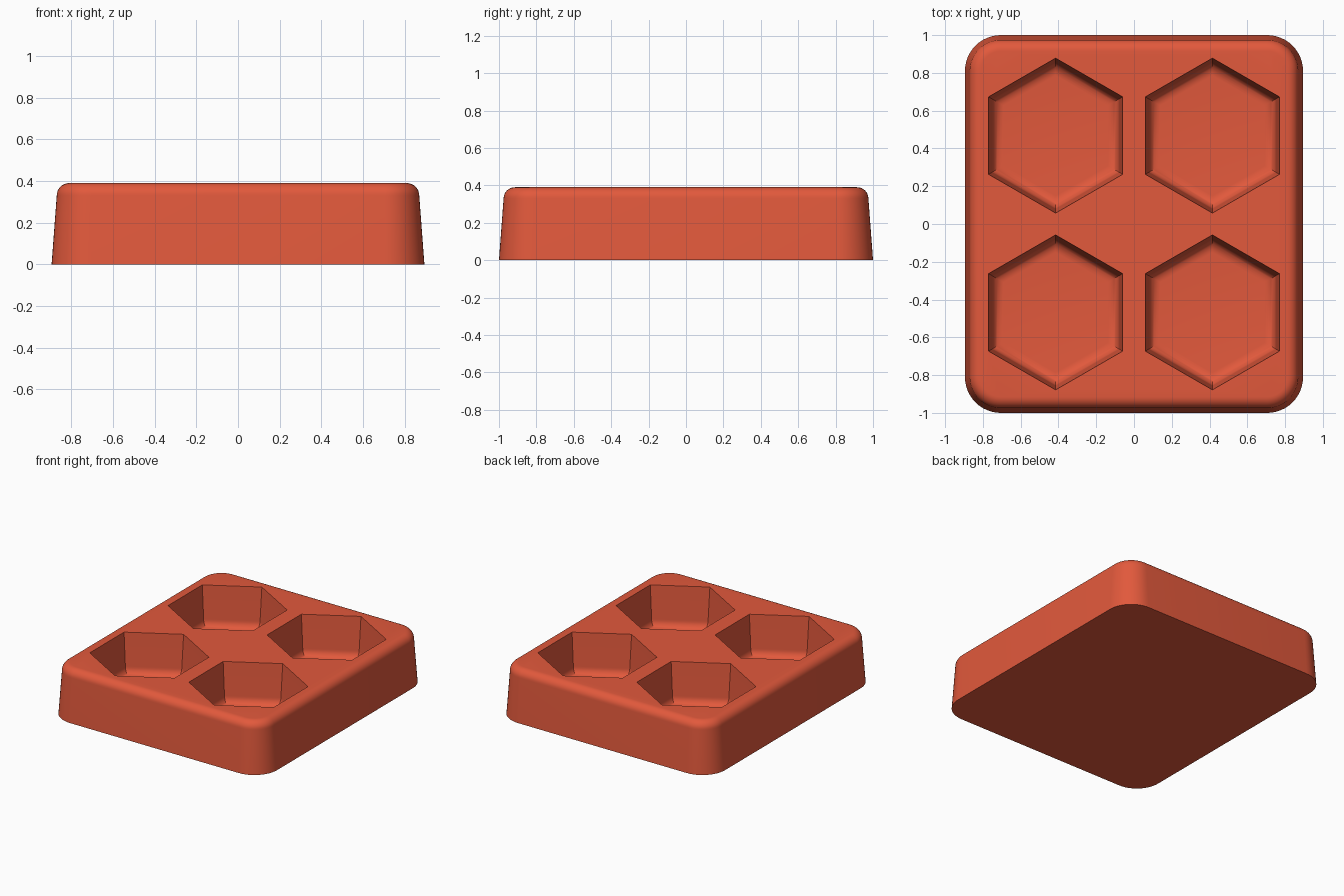
import bpy, bmesh, math

cube = bpy.data.objects.get("Cube")
if cube:
    bpy.data.objects.remove(cube, do_unlink=True)

HALF_X, HALF_Y, HEIGHT = 0.895, 1.0, 0.39
CORNER, EDGE, FLOOR, DRAFT = 0.19, 0.06, 0.08, 0.075
HEX_RADIUS, FILLET = 0.41, 0.06


def rounded_rect(inset, steps=12):
    """Outline of the block, shrunk evenly by inset."""
    pts = []
    for k, (sx, sy) in enumerate(((1, 1), (-1, 1), (-1, -1), (1, -1))):
        for i in range(steps + 1):
            a = math.pi / 2 * (k + i / steps)
            r = CORNER - inset
            pts.append((sx * (HALF_X - CORNER) + r * math.cos(a),
                        sy * (HALF_Y - CORNER) + r * math.sin(a)))
    return pts


def hexagon(cx, cy, inset):
    """Pointed-top hexagon, shrunk evenly by inset."""
    r = HEX_RADIUS - inset / math.cos(math.pi / 6)
    return [(cx + r * math.sin(k * math.pi / 3), cy + r * math.cos(k * math.pi / 3))
            for k in range(6)]


def loft(bm, outline, profile):
    """Skin rings given as (inset, z); return the first and last rings."""
    rings = [[bm.verts.new((x, y, z)) for x, y in outline(d)] for d, z in profile]
    for a, b in zip(rings, rings[1:]):
        n = len(a)
        for i in range(n):
            j = (i + 1) % n
            bm.faces.new((a[i], a[j], b[j], b[i]))
    return rings[0], rings[-1]


def ring_edges(bm, ring):
    return [bm.edges.get((ring[i - 1], ring[i])) for i in range(len(ring))]


def quarter(steps=8):
    return [math.pi / 2 * i / steps for i in range(steps + 1)]


bm = bmesh.new()

# Drafted outer wall with a rounded top edge
lean = DRAFT * (HEIGHT - EDGE)
outer = [(0, 0)] + [(lean + EDGE * (1 - math.cos(a)), HEIGHT - EDGE + EDGE * math.sin(a))
                    for a in quarter()]
bottom, rim = loft(bm, rounded_rect, outer)
bm.faces.new(bottom)
top_edges = ring_edges(bm, rim)

# Four hexagonal pockets with filleted floors
lean = DRAFT * (HEIGHT - FLOOR - FILLET)
pocket = [(0, HEIGHT)] + [(lean + FILLET * (1 - math.cos(a)), FLOOR + FILLET * (1 - math.sin(a)))
                          for a in quarter()]
for cx in (-0.415, 0.415):
    for cy in (-0.468, 0.468):
        mouth, floor = loft(bm, lambda d: hexagon(cx, cy, d), pocket)
        bm.faces.new(floor)
        top_edges += ring_edges(bm, mouth)

# Flat top face around the pockets
bmesh.ops.triangle_fill(bm, edges=top_edges, use_beauty=True, normal=(0, 0, 1))
bmesh.ops.recalc_face_normals(bm, faces=bm.faces)

mesh = bpy.data.meshes.new("mold_block")
bm.to_mesh(mesh)
bm.free()
block = bpy.data.objects.new("mold_block", mesh)
bpy.context.collection.objects.link(block)

# Single colour
color = (0.76, 0.1, 0.045, 1)
mat = bpy.data.materials.new("brick_red")
mat.use_nodes = True
mat.diffuse_color = color
mat.node_tree.nodes["Principled BSDF"].inputs["Base Color"].default_value = color
mesh.materials.append(mat)

bpy.context.view_layer.objects.active = block
block.select_set(True)
bpy.ops.object.shade_smooth_by_angle(angle=math.radians(30))
